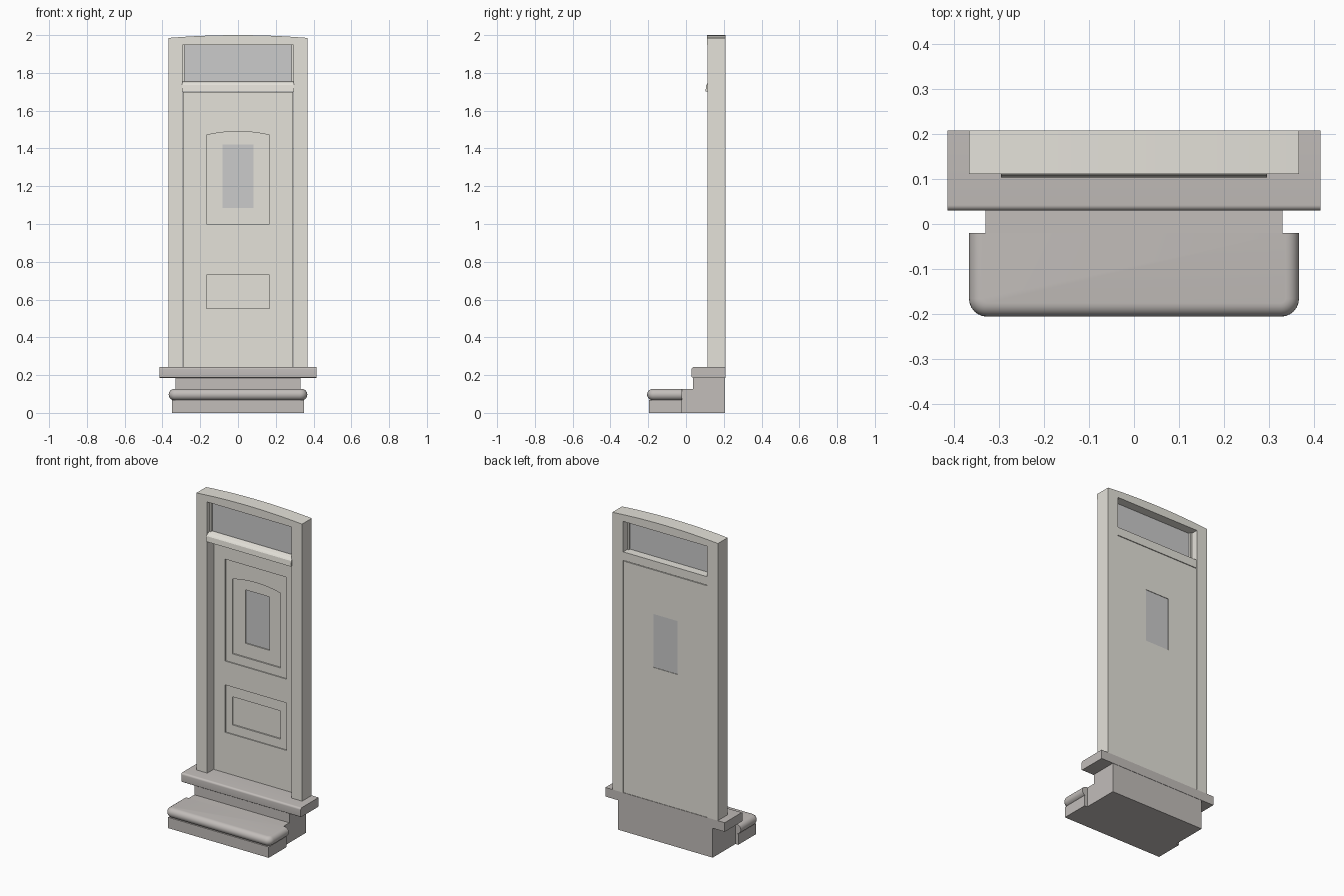
import bpy, bmesh, math

if "Cube" in bpy.data.objects:
    bpy.data.objects.remove(bpy.data.objects["Cube"])


def material(name, rgb):
    m = bpy.data.materials.new(name)
    m.diffuse_color = (*rgb, 1)
    m.use_nodes = True
    m.node_tree.nodes["Principled BSDF"].inputs["Base Color"].default_value = m.diffuse_color
    return m


PAINT = material("cream_paint", (0.78, 0.76, 0.70))
STONE = material("stone", (0.54, 0.51, 0.49))
GLASS = material("glass", (0.68, 0.68, 0.69))


def loft(name, rings, mat, smooth=False):
    """Skin a stack of equal-length rings and cap both ends."""
    bm = bmesh.new()
    vs = [[bm.verts.new(p) for p in r] for r in rings]
    n = len(rings[0])
    for a, b in zip(vs, vs[1:]):
        for i in range(n):
            j = (i + 1) % n
            bm.faces.new((a[i], a[j], b[j], b[i]))
    bm.faces.new(vs[0])
    bm.faces.new(vs[-1])
    bmesh.ops.recalc_face_normals(bm, faces=bm.faces)
    me = bpy.data.meshes.new(name)
    bm.to_mesh(me)
    bm.free()
    me.materials.append(mat)
    ob = bpy.data.objects.new(name, me)
    bpy.context.collection.objects.link(ob)
    if smooth:
        bpy.ops.object.select_all(action='DESELECT')
        ob.select_set(True)
        bpy.context.view_layer.objects.active = ob
        bpy.ops.object.shade_smooth_by_angle(angle=math.radians(35))
    return ob


def prism(name, pts, a, b, axis, mat, smooth=False):
    """Extrude a 2D outline from a to b along the axis."""
    place = {'x': lambda p, t: (t, p[0], p[1]),
             'y': lambda p, t: (p[0], t, p[1]),
             'z': lambda p, t: (p[0], p[1], t)}[axis]
    return loft(name, [[place(p, t) for p in pts] for t in (a, b)], mat, smooth)


def rect(u0, u1, v0, v1):
    return [(u0, v0), (u1, v0), (u1, v1), (u0, v1)]


def arched(w, z0, z1, rise, n=16):
    """Rectangle outline with a shallow curved top."""
    top = [(w * (1 - 2 * i / n), z1 + rise * (1 - (1 - 2 * i / n) ** 2)) for i in range(n + 1)]
    return [(-w, z0), (w, z0)] + top


def arc(cx, cy, r, a0, a1, n=6):
    return [(cx + r * math.cos(math.radians(a0 + (a1 - a0) * i / n)),
             cy + r * math.sin(math.radians(a0 + (a1 - a0) * i / n))) for i in range(n + 1)]


def cut(ob, cutter):
    mod = ob.modifiers.new("cut", 'BOOLEAN')
    mod.operation = 'DIFFERENCE'
    mod.solver = 'EXACT'
    mod.object = cutter
    bpy.ops.object.select_all(action='DESELECT')
    bpy.context.view_layer.objects.active = ob
    ob.select_set(True)
    bpy.ops.object.modifier_apply(modifier=mod.name)
    bpy.data.objects.remove(cutter)


BACK = 0.208

# Step block, wider in front, and the riser above it
prism("step_block", [(-0.35, -0.195), (0.35, -0.195), (0.35, -0.02), (0.33, -0.02),
                     (0.33, BACK - 0.002), (-0.33, BACK - 0.002), (-0.33, -0.02), (-0.35, -0.02)],
      0, 0.068, 'z', STONE)
prism("step_back", rect(-0.33, 0.33, -0.02, BACK - 0.002), 0.068, 0.126, 'z', STONE)
prism("riser", rect(-0.33, 0.33, 0.038, BACK - 0.002), 0.126, 0.186, 'z', STONE)

# Tread with half-round nosing on the front and sides
rings = []
for k in range(13):
    t = math.radians(-90 + 15 * k)
    d = 0.030 * (1 - math.cos(t))
    z = 0.097 + 0.030 * math.sin(t)
    w, f, r = 0.367 - d, -0.206 + d, 0.040 - d
    pts = [(-w, -0.02)] + arc(-w + r, f + r, r, 180, 270) + arc(w - r, f + r, r, 270, 360) + [(w, -0.02)]
    rings.append([(x, y, z) for x, y in pts])
loft("tread", rings, STONE, True)

# Sill with rounded front edges
sill = [(BACK, 0.186), (BACK, 0.243)] + arc(0.042, 0.231, 0.012, 90, 180) + arc(0.036, 0.192, 0.006, 180, 270)
prism("sill", sill, -0.415, 0.415, 'x', STONE, True)

# Door frame: posts, transom jambs and curved head
for s, side in ((-1, "left"), (1, "right")):
    prism(side + "_post", rect(*sorted((s * 0.293, s * 0.367)), 0.243, 1.948), 0.113, BACK, 'y', PAINT)
    prism(side + "_transom_jamb", rect(*sorted((s * 0.282, s * 0.293)), 1.74, 1.948), 0.135, 0.165, 'y', PAINT)
prism("head", arched(0.367, 1.948, 1.985, 0.015, 24), 0.111, BACK, 'y', PAINT, True)

# Transom bar with a sloped drip moulding
prism("transom_bar", [(0.112, 1.702), (BACK - 0.003, 1.702), (BACK - 0.003, 1.755), (0.14, 1.755),
                      (0.118, 1.748)], -0.293, 0.293, 'x', PAINT)
prism("drip_moulding", [(0.103, 1.702), (0.113, 1.702), (0.119, 1.75), (0.112, 1.742), (0.107, 1.735)],
      -0.296, 0.296, 'x', PAINT)

# Door leaf with stepped recessed panels and a window opening
door = prism("door", rect(-0.291, 0.291, 0.243, 1.698), 0.176, 0.205, 'y', PAINT)
for outline, depth in ((rect(-0.213, 0.213, 0.945, 1.585), 0.183),
                       (rect(-0.213, 0.213, 0.497, 0.795), 0.183),
                       (arched(0.168, 1.0, 1.47, 0.02), 0.192),
                       (rect(-0.168, 0.168, 0.553, 0.73), 0.192),
                       (rect(-0.083, 0.083, 1.085, 1.421), 0.25)):
    cut(door, prism("cutter", outline, 0.1, depth, 'y', PAINT))

# Glass panes
prism("door_glass", rect(-0.083, 0.083, 1.085, 1.421), 0.199, 0.202, 'y', GLASS)
prism("transom_glass", rect(-0.282, 0.282, 1.755, 1.948), 0.148, 0.152, 'y', GLASS)
